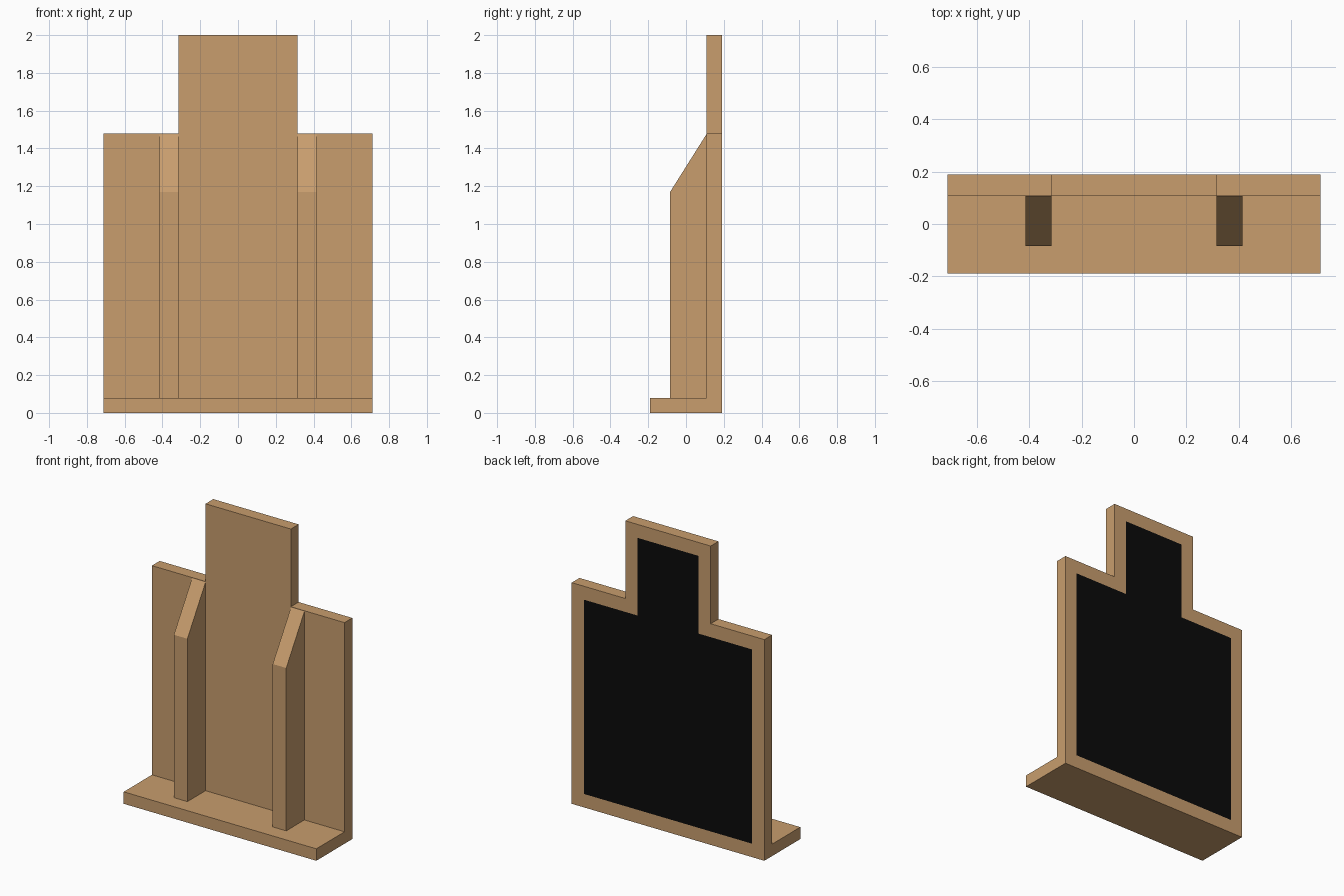
import bpy, bmesh
from mathutils import Vector

if "Cube" in bpy.data.objects:
    bpy.data.objects.remove(bpy.data.objects["Cube"])


def material(name, color):
    m = bpy.data.materials.new(name)
    m.diffuse_color = color
    m.use_nodes = True
    m.node_tree.nodes["Principled BSDF"].inputs["Base Color"].default_value = m.diffuse_color
    return m


wood = material("wood", (0.58, 0.34, 0.155, 1))
black = material("black_paint", (0.003, 0.003, 0.003, 1))


def prism(name, profile, direction):
    """Extrude a closed planar profile along a direction."""
    bm = bmesh.new()
    face = bm.faces.new([bm.verts.new(p) for p in profile])
    ext = bmesh.ops.extrude_face_region(bm, geom=[face], use_keep_orig=True)
    verts = [g for g in ext["geom"] if isinstance(g, bmesh.types.BMVert)]
    bmesh.ops.translate(bm, verts=verts, vec=Vector(direction))
    bmesh.ops.recalc_face_normals(bm, faces=bm.faces[:])
    mesh = bpy.data.meshes.new(name)
    bm.to_mesh(mesh)
    bm.free()
    mesh.materials.append(wood)
    ob = bpy.data.objects.new(name, mesh)
    bpy.context.collection.objects.link(ob)
    return ob


W, NECK, DEPTH, FRONT = 0.713, 0.316, 0.19, 0.108
BASE, SHOULDER, TOP = 0.08, 1.48, 2.0

# Upright board with a narrower head
half = [(W, 0), (W, SHOULDER), (NECK, SHOULDER), (NECK, TOP)]
outline = half + [(-x, z) for x, z in reversed(half)]
board = prism("back_board", [(x, FRONT, z) for x, z in outline],
              (0, DEPTH - FRONT, 0))

# Black painted area, flush and inset from the edge of the rear face
board.data.materials.append(black)
bm = bmesh.new()
bm.from_mesh(board.data)
rear = max(bm.faces, key=lambda f: f.normal.y)
bmesh.ops.inset_region(bm, faces=[rear], thickness=0.09,
                       use_boundary=True, use_even_offset=True)
rear.material_index = 1
bm.to_mesh(board.data)
bm.free()

# Foot slab in front of the board
prism("base_slab", [(-W, -DEPTH, 0), (-W, FRONT, 0),
                    (-W, FRONT, BASE), (-W, -DEPTH, BASE)], (2 * W, 0, 0))

# Pair of braces with sloped tops
ribs = prism("support_braces", [(NECK, -0.084, BASE), (NECK, FRONT, BASE),
                                (NECK, FRONT, 1.475), (NECK, -0.084, 1.17)],
             (0.1, 0, 0))
ribs.modifiers.new("mirror", "MIRROR").use_axis[0] = True
